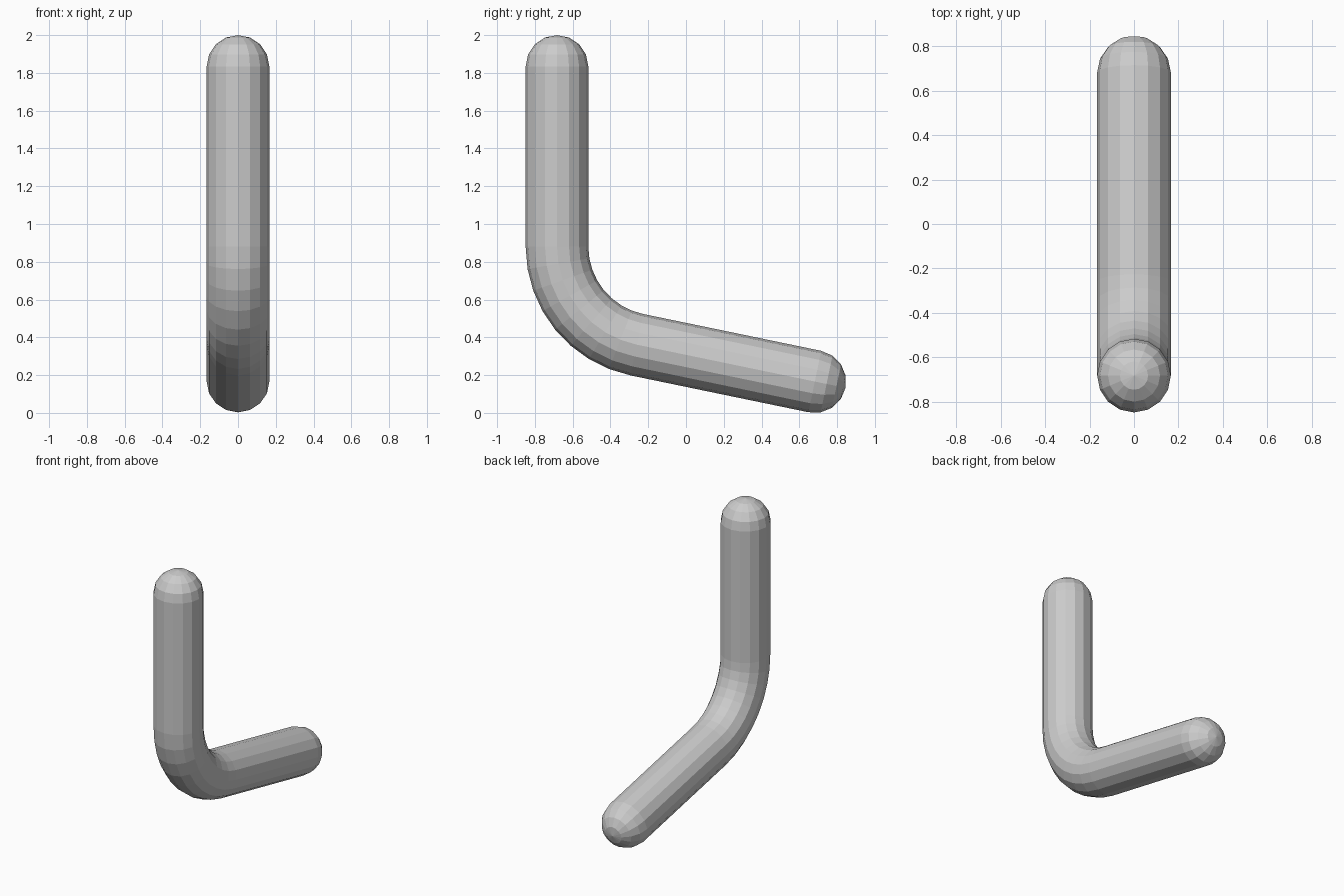
import bpy, bmesh
from math import sin, cos, tan, pi, atan
from mathutils import Vector

if "Cube" in bpy.data.objects:
    bpy.data.objects.remove(bpy.data.objects["Cube"])

SIDES, R = 16, 0.166
slope = atan(0.207)               # droop of the lower arm
turn = pi / 2 - slope             # angle of the elbow
BEND = 0.53                       # elbow centreline radius
top = Vector((0, -0.683, 1.834))
end = Vector((0, 0.682, 0.166))
arm = Vector((0, cos(slope), -sin(slope)))

# Elbow placed where the upright meets the sloped arm
corner_z = end.z + (end.y - top.y) * tan(slope)
centre = Vector((0, top.y + BEND, corner_z + BEND * tan(turn / 2)))

# Stations along the tube: (point, direction, radius)
stations = []
down = Vector((0, 0, -1))
CAP = 4
for i in range(1, CAP + 1):
    a = i / CAP * pi / 2
    stations.append((top - down * R * cos(a), down, R * sin(a)))
STEPS = 8
for i in range(STEPS + 1):
    a = turn * i / STEPS
    p = centre + Vector((0, -cos(a), -sin(a))) * BEND
    stations.append((p, Vector((0, sin(a), -cos(a))), R))
for i in range(CAP):
    a = i / CAP * pi / 2
    stations.append((end + arm * R * sin(a), arm, R * cos(a)))

# Sweep rings along the stations and close with rounded tips
bm = bmesh.new()
rings = []
for p, d, r in stations:
    side = Vector((1, 0, 0))
    up = d.cross(side)
    rings.append([bm.verts.new(p + (side * cos(t) + up * sin(t)) * r)
                  for t in (2 * pi * k / SIDES for k in range(SIDES))])
tip_a = bm.verts.new(top - down * R)
tip_b = bm.verts.new(end + arm * R)
for k in range(SIDES):
    n = (k + 1) % SIDES
    for a, b in zip(rings, rings[1:]):
        bm.faces.new((a[k], a[n], b[n], b[k]))
    bm.faces.new((tip_a, rings[0][n], rings[0][k]))
    bm.faces.new((tip_b, rings[-1][k], rings[-1][n]))
bmesh.ops.recalc_face_normals(bm, faces=bm.faces)

mesh = bpy.data.meshes.new("bent_rod")
bm.to_mesh(mesh)
bm.free()
bpy.context.collection.objects.link(bpy.data.objects.new("bent_rod", mesh))
